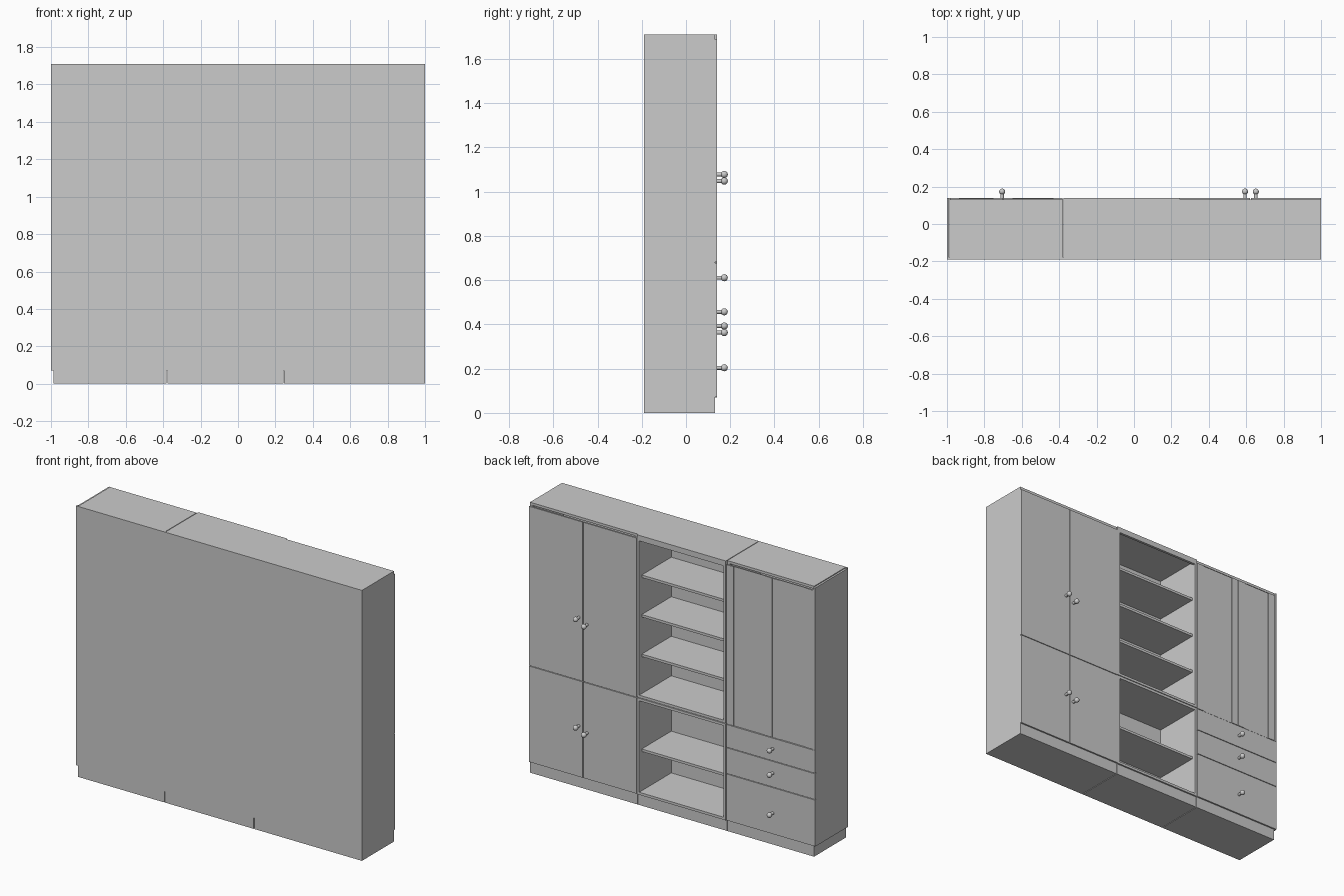
import bpy
import math

if "Cube" in bpy.data.objects:
    bpy.data.objects.remove(bpy.data.objects["Cube"])

# One plain grey finish for the whole wall unit
grey = bpy.data.materials.new("grey_finish")
grey.use_nodes = True
COLOUR = (0.6, 0.6, 0.6, 1)
grey.diffuse_color = COLOUR
grey.node_tree.nodes["Principled BSDF"].inputs["Base Color"].default_value = COLOUR

BACK, INNER = -0.19, -0.18        # rear faces of the back sheet and carcasses
BODY, FACE = 0.13, 0.14           # carcass front, door front
PLINTH, SPLIT, TOP = 0.07, 0.68, 1.71
T = 0.016                         # board thickness
GAP = 0.004
LEFT, MID_L, MID_R, RIGHT = 1.0, 0.245, -0.38, -1.0
END = RIGHT + 0.013               # inside of the end panel


def box(name, x, y, z):
    """Board spanning the given (low, high) ranges."""
    bpy.ops.mesh.primitive_cube_add(size=1)
    ob = bpy.context.object
    ob.name = name
    ob.location = [(a + b) / 2 for a, b in (x, y, z)]
    ob.scale = [b - a for a, b in (x, y, z)]
    bpy.ops.object.transform_apply(location=False, rotation=False, scale=True)
    ob.data.materials.append(grey)
    return ob


def carcass(name, x, z, front):
    """Open-fronted case: two sides, a floor and a lid."""
    depth = (INNER, front)
    inside = (x[0] + T, x[1] - T)
    box(name + "_side_a", (x[0], x[0] + T), depth, z)
    box(name + "_side_b", (x[1] - T, x[1]), depth, z)
    box(name + "_floor", inside, depth, (z[0], z[0] + T))
    box(name + "_lid", inside, depth, (z[1] - T, z[1]))


def front(name, x, z, y=(BODY, FACE)):
    """Door or drawer front with a narrow reveal all round."""
    r = GAP / 2
    return box(name, (x[0] + r, x[1] - r), y, (z[0] + r, z[1] - r))


def knob(name, x, z):
    """Round stem with a ball end, pointing out of the front."""
    bpy.ops.mesh.primitive_cylinder_add(vertices=20, radius=0.009, depth=0.03,
                                        location=(x, FACE + 0.015, z),
                                        rotation=(math.pi / 2, 0, 0))
    stem = bpy.context.object
    bpy.ops.mesh.primitive_uv_sphere_add(segments=24, ring_count=12, radius=0.016,
                                         location=(x, 0.173, z))
    ball = bpy.context.object
    for ob, part in ((stem, "stem"), (ball, "ball")):
        ob.name = name + "_" + part
        ob.data.materials.append(grey)
        bpy.ops.object.select_all(action='DESELECT')
        ob.select_set(True)
        bpy.context.view_layer.objects.active = ob
        bpy.ops.object.shade_smooth_by_angle()


# Back sheet and plinths
box("back_sheet", (RIGHT, LEFT), (BACK, INNER), (PLINTH, TOP))
for name, x in (("wardrobe", (MID_L + GAP / 2, LEFT)),
                ("shelf", (MID_R + GAP / 2, MID_L - GAP / 2)),
                ("drawer", (END, MID_R - GAP / 2))):
    box(name + "_plinth", x, (BACK, BODY), (0, PLINTH))

# Wardrobe bay with two pairs of doors
carcass("wardrobe", (MID_L, LEFT), (PLINTH, TOP), BODY)
centre = (MID_L + LEFT) / 2
for name, z, knob_z in (("lower", (PLINTH, SPLIT), 0.378),
                        ("upper", (SPLIT, 1.69), 1.063)):
    front(name + "_door_left", (centre, LEFT + GAP / 2), z)
    front(name + "_door_right", (MID_L, centre), z)
    for side, s in (("left", 1), ("right", -1)):
        knob(f"{name}_knob_{side}", centre + s * 0.029, knob_z + s * 0.015)

# Open shelf bay: two stacked cases with set-back shelves
bay = (MID_R + GAP, MID_L)
carcass("lower_shelf_case", bay, (PLINTH, SPLIT), FACE)
carcass("upper_shelf_case", bay, (SPLIT + GAP, TOP), FACE)
box("top_rail", (bay[0] + T, bay[1] - T), (FACE - T, FACE), (1.675, TOP - T))
for i, z in enumerate((0.35, 0.95, 1.2, 1.45)):
    box(f"shelf_{i + 1}", (bay[0] + T, bay[1] - T), (INNER, FACE - 0.025), (z - T, z))

# Drawer bay with its end panel
carcass("drawer_case", (END, MID_R), (PLINTH, SPLIT), BODY)
carcass("cabinet_case", (END, MID_R), (SPLIT, TOP), BODY)
box("lower_end_panel", (RIGHT, END - 0.001), (INNER, BODY), (PLINTH, SPLIT))
box("upper_end_panel", (RIGHT, END - 0.001), (INNER, FACE), (SPLIT, TOP - 0.005))
for i, (z0, z1, kz) in enumerate(((PLINTH, 0.367, 0.204), (0.367, 0.533, 0.457),
                                  (0.533, SPLIT, 0.611))):
    front(f"drawer_{i + 1}", (RIGHT - GAP / 2, MID_R), (z0, z1))
    knob(f"drawer_knob_{i + 1}", -0.705, kz)

# Pair of upper doors: upright stiles with a sunk panel between
middle = -0.7
for side, (x0, x1) in (("left", (middle, MID_R)), ("right", (END, middle))):
    stile = 0.053
    z = (SPLIT, 1.69)
    front(f"panel_door_{side}_stile_a", (x0, x0 + stile), z)
    front(f"panel_door_{side}_stile_b", (x1 - stile, x1), z)
    front(f"panel_door_{side}_panel", (x0 + stile - GAP, x1 - stile + GAP), z,
          (BODY, FACE - 0.004))
